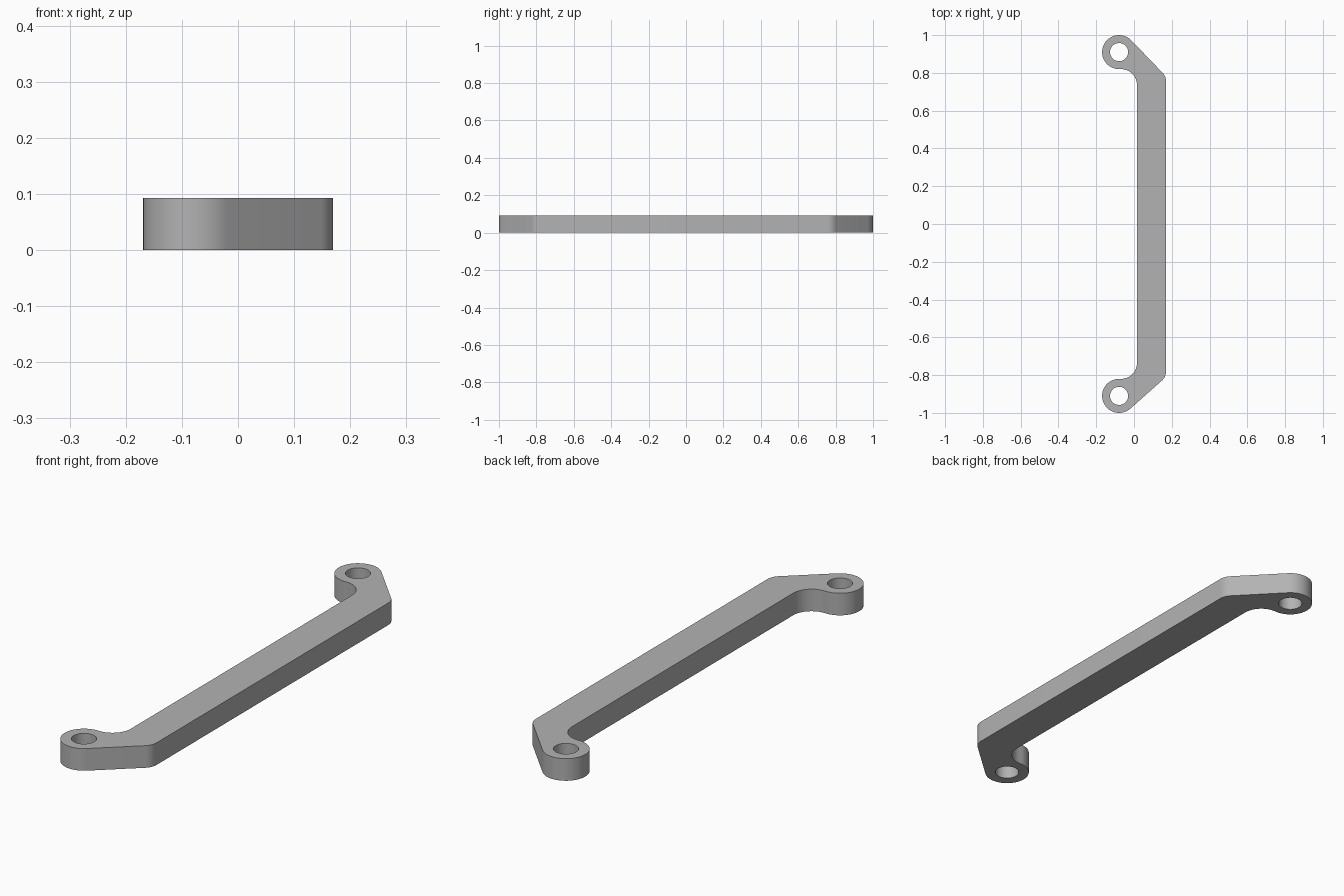
import bpy, bmesh
from math import sin, cos, tan, pi, atan2, asin, hypot, radians

cube = bpy.data.objects.get("Cube")
if cube:
    bpy.data.objects.remove(cube)

HEIGHT = 0.093
OUTER_X, INNER_X = 0.169, 0.016      # sides of the straight bar
EYE_X, EYE_Y, EYE_R, HOLE_R = -0.079, 0.91, 0.09, 0.048
CORNER_R, FILLET_R = 0.06, 0.085


def arc(cx, cy, r, start, end, steps):
    angles = [start + (end - start) * i / steps for i in range(steps + 1)]
    return [(cx + r * cos(a), cy + r * sin(a)) for a in angles]


def end_outline(corner_y):
    """One end: outer corner, tangent to the eye, round it, fillet into the bar."""
    dx, dy = EYE_X - OUTER_X, EYE_Y - corner_y
    normal = atan2(dy, dx) - asin(EYE_R / hypot(dx, dy)) - pi / 2
    corner_start = corner_y - CORNER_R * tan(normal / 2)
    return (arc(OUTER_X - CORNER_R, corner_start, CORNER_R, 0, normal, 8)
            + arc(EYE_X, EYE_Y, EYE_R, normal, 1.5 * pi, 40)
            + arc(INNER_X - FILLET_R, EYE_Y - EYE_R - FILLET_R, FILLET_R, pi / 2, 0, 16))


# Closed outline and the two bolt holes
back = end_outline(0.782)
front = [(x, -y) for x, y in reversed(end_outline(0.81))]
loops = [back + front]
for side in (1, -1):
    loops.append(arc(EYE_X, side * EYE_Y, HOLE_R, 0, 2 * pi, 40)[:-1])

# Fill the flat profile and extrude it upward
bm = bmesh.new()
edges = []
for loop in loops:
    verts = [bm.verts.new((x, y, 0)) for x, y in loop]
    edges += [bm.edges.new((v, verts[i - 1])) for i, v in enumerate(verts)]
bmesh.ops.triangle_fill(bm, edges=edges, use_beauty=True)
result = bmesh.ops.extrude_face_region(bm, geom=bm.faces[:], use_keep_orig=True)
top = [g for g in result["geom"] if isinstance(g, bmesh.types.BMVert)]
bmesh.ops.translate(bm, verts=top, vec=(0, 0, HEIGHT))
bmesh.ops.recalc_face_normals(bm, faces=bm.faces[:])
mesh = bpy.data.meshes.new("handle_bracket")
bm.to_mesh(mesh)
bm.free()

# Plain grey finish
grey = bpy.data.materials.new("plain_grey")
grey.use_nodes = True
colour = (0.45, 0.45, 0.45, 1)
grey.diffuse_color = colour
grey.node_tree.nodes["Principled BSDF"].inputs["Base Color"].default_value = colour
mesh.materials.append(grey)

bracket = bpy.data.objects.new("handle_bracket", mesh)
bpy.context.collection.objects.link(bracket)
bpy.ops.object.select_all(action="DESELECT")
bracket.select_set(True)
bpy.context.view_layer.objects.active = bracket
bpy.ops.object.shade_smooth_by_angle(angle=radians(30))
